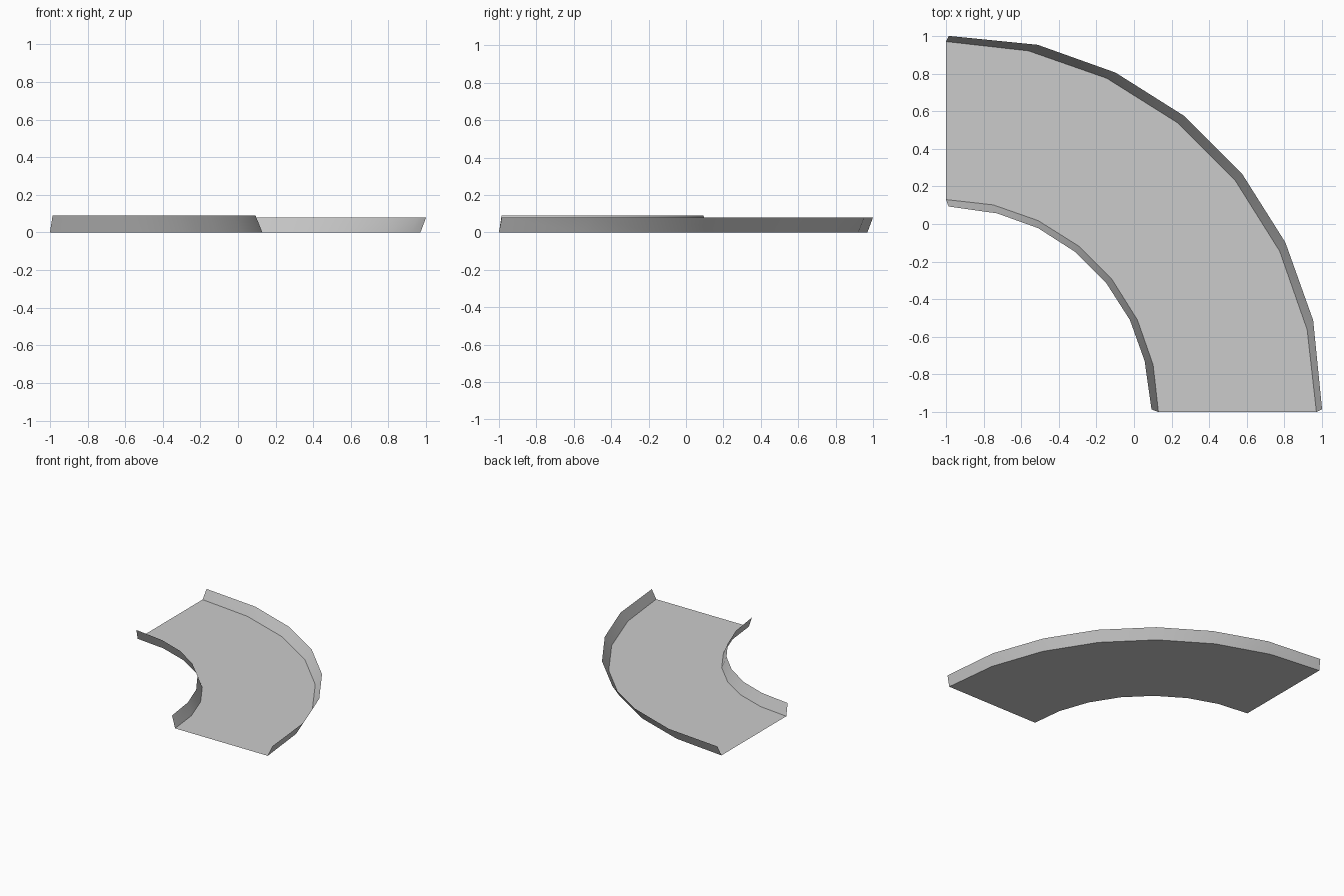
import bpy
import bmesh
import math
from mathutils import Vector

cube = bpy.data.objects.get("Cube")
if cube:
    bpy.data.objects.remove(cube)

GREY = (0.6, 0.6, 0.6, 1)
grey = bpy.data.materials.new("plain grey")
grey.use_nodes = True
grey.diffuse_color = GREY
grey.node_tree.nodes["Principled BSDF"].inputs["Base Color"].default_value = GREY

SEGMENTS = 7
CORNER = Vector((-1, -1, 0))


def arc(radius):
    """Quarter circle around the corner, from the back end to the front end."""
    points = []
    for i in range(SEGMENTS + 1):
        angle = math.pi / 2 * (1 - i / SEGMENTS)
        points.append(CORNER + radius * Vector((math.cos(angle), math.sin(angle), 0)))
    return points


def rim(base, leans, height):
    """Raise an arc to a leaning rim; the second half mirrors the first on the diagonal."""
    offsets = leans + [(y, x) for x, y in reversed(leans)]
    return [p + Vector((x, y, height)) for p, (x, y) in zip(base, offsets)]


def strip(name, first, second):
    """Ribbon of quads between two matching rows of points."""
    bm = bmesh.new()
    a = [bm.verts.new(p) for p in first]
    b = [bm.verts.new(p) for p in second]
    for i in range(SEGMENTS):
        bm.faces.new((a[i], b[i], b[i + 1], a[i + 1]))
    mesh = bpy.data.meshes.new(name)
    bm.to_mesh(mesh)
    bm.free()
    mesh.materials.append(grey)
    obj = bpy.data.objects.new(name, mesh)
    bpy.context.collection.objects.link(obj)
    bpy.ops.object.select_all(action="DESELECT")
    obj.select_set(True)
    bpy.context.view_layer.objects.active = obj
    bpy.ops.object.shade_smooth_by_angle(angle=math.radians(30))
    return obj


# Lower edges and the leaning upper rims of the curved channel
outer_base = arc(1.97)
inner_base = arc(1.13)
outer_rim = rim(outer_base, [(0.015, 0.03), (0.05, 0.032), (0.047, 0.03), (0.036, 0.036)], 0.08)
inner_rim = rim(inner_base, [(0.014, -0.037), (0.02, -0.045), (0, -0.04), (-0.014, -0.034)], 0.09)

# Flat floor and the two thin side walls
strip("channel_floor", inner_base, outer_base)
strip("outer_wall", outer_base, outer_rim)
strip("inner_wall", inner_rim, inner_base)

# Make the floor face upward and the walls face into the channel
for name, facing in (("channel_floor", (0, 0, 1)),
                     ("outer_wall", (-1, -1, 0)),
                     ("inner_wall", (1, 1, 0))):
    mesh = bpy.data.objects[name].data
    if mesh.polygons[SEGMENTS // 2].normal.dot(Vector(facing)) < 0:
        mesh.flip_normals()
